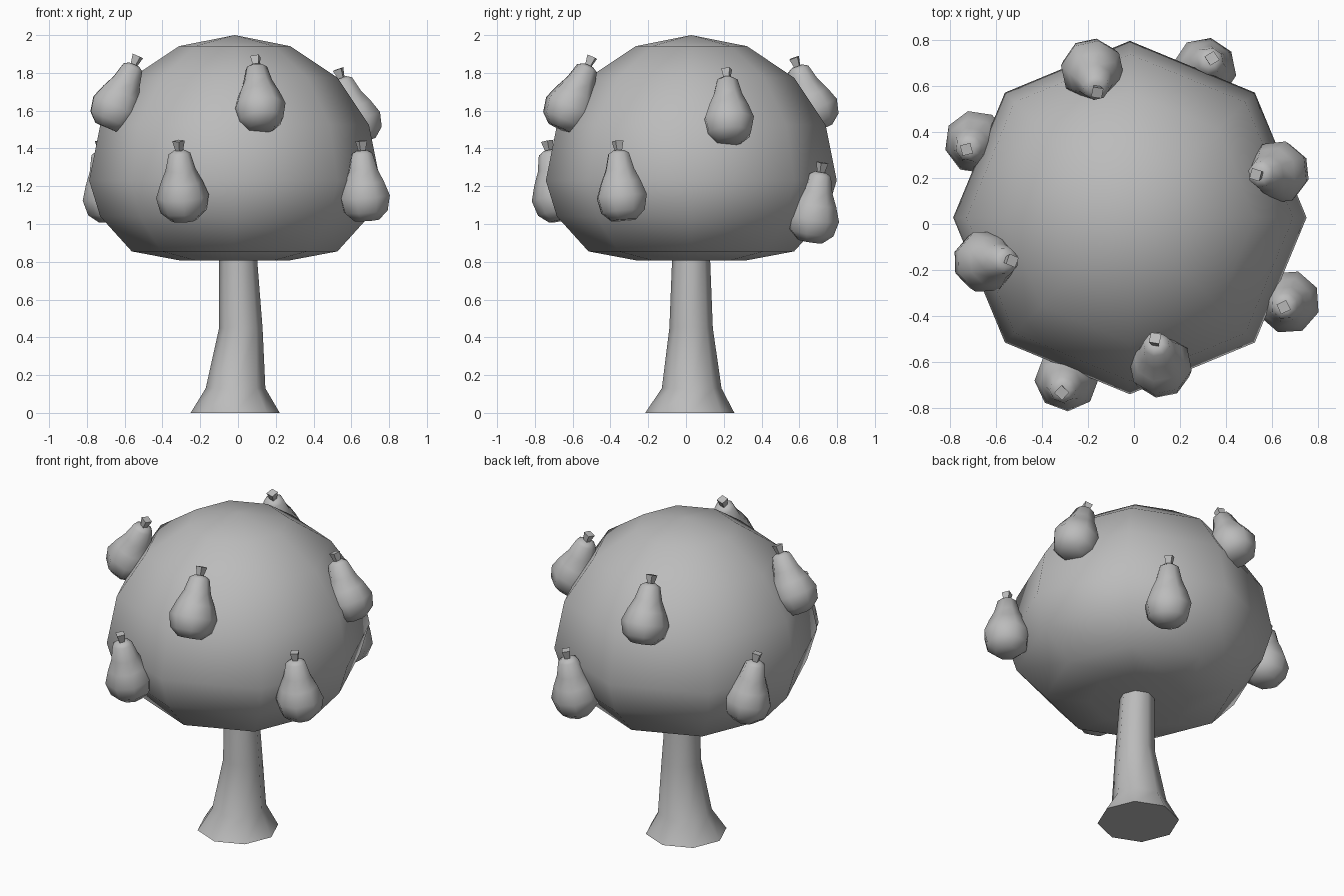
import bpy, bmesh, math
from mathutils import Vector

cube = bpy.data.objects.get("Cube")
if cube:
    bpy.data.objects.remove(cube, do_unlink=True)

grey = bpy.data.materials.new("plain grey")
grey.use_nodes = True
COLOUR = (0.5, 0.5, 0.5, 1)
grey.diffuse_color = COLOUR
grey.node_tree.nodes["Principled BSDF"].inputs["Base Color"].default_value = COLOUR


def lathe(bm, rings, sides, turn=0.0):
    """Skin a stack of (x, y, z, radius) rings and cap both ends."""
    loops = []
    for x, y, z, r in rings:
        angles = [turn + math.tau * i / sides for i in range(sides)]
        loops.append([bm.verts.new((x + r * math.cos(a), y + r * math.sin(a), z)) for a in angles])
    for low, high in zip(loops, loops[1:]):
        for i in range(sides):
            j = (i + 1) % sides
            bm.faces.new((low[i], low[j], high[j], high[i]))
    bm.faces.new(loops[0][::-1])
    bm.faces.new(loops[-1])


def finish(name, bm, angle=65):
    mesh = bpy.data.meshes.new(name)
    bm.to_mesh(mesh)
    bm.free()
    mesh.materials.append(grey)
    obj = bpy.data.objects.new(name, mesh)
    bpy.context.collection.objects.link(obj)
    bpy.ops.object.select_all(action='DESELECT')
    obj.select_set(True)
    bpy.context.view_layer.objects.active = obj
    bpy.ops.object.shade_smooth_by_angle(angle=math.radians(angle))
    return obj


# Crown: eight-sided ball with a flattened underside
R, MID = 0.77, 1.23
bm = bmesh.new()
bmesh.ops.create_uvsphere(bm, u_segments=8, v_segments=8, radius=R)
under = [0, -0.19, -0.375, -0.422, -0.425]
for v in bm.verts:
    if v.co.z < -0.01:
        step = round(math.asin(max(-1, v.co.z / R)) / (-math.pi / 8))
        v.co.z = under[step]
    v.co += Vector((-0.018, 0.028, MID))
finish("crown", bm, 80)

# Trunk: flared octagonal column, slightly bent
bm = bmesh.new()
lathe(bm, [(-0.015, 0.02, 0, 0.236), (-0.013, 0.03, 0.13, 0.158),
           (0.015, 0.027, 0.45, 0.115), (0, 0.027, 0.83, 0.1)], 8)
finish("trunk", bm)

# Pears: each leans from the middle of its base to the tip of its stem
BODY = [(0, 0.07), (0.11, 0.122), (0.3, 0.14), (0.48, 0.112),
        (0.64, 0.08), (0.84, 0.058), (0.88, 0.03)]
STEM = [(0.85, 0.018), (1.0, 0.033)]
PEARS = [
    ((-0.285, -0.655, 1.02), (-0.315, -0.735, 1.44)),
    ((0.68, -0.33, 1.02), (0.652, -0.362, 1.44)),
    ((-0.67, 0.37, 1.02), (-0.73, 0.325, 1.44)),
    ((0.295, 0.655, 0.91), (0.34, 0.722, 1.325)),
    ((0.125, -0.665, 1.505), (0.092, -0.497, 1.885)),
    ((-0.695, -0.165, 1.51), (-0.53, -0.16, 1.89)),
    ((-0.19, 0.71, 1.505), (-0.16, 0.572, 1.88)),
    ((0.665, 0.23, 1.435), (0.53, 0.215, 1.82)),
]
for n, (base, tip) in enumerate(PEARS, 1):
    base, axis = Vector(base), Vector(tip) - Vector(base)
    for part, profile, sides in (("pear", BODY, 8), ("pear_stem", STEM, 4)):
        bm = bmesh.new()
        lathe(bm, [(0, 0, t * axis.length, r) for t, r in profile], sides, math.pi / 8)
        obj = finish(f"{part}_{n}", bm, 75 if sides == 8 else 30)
        obj.rotation_euler = axis.to_track_quat('Z', 'Y').to_euler()
        obj.location = base
